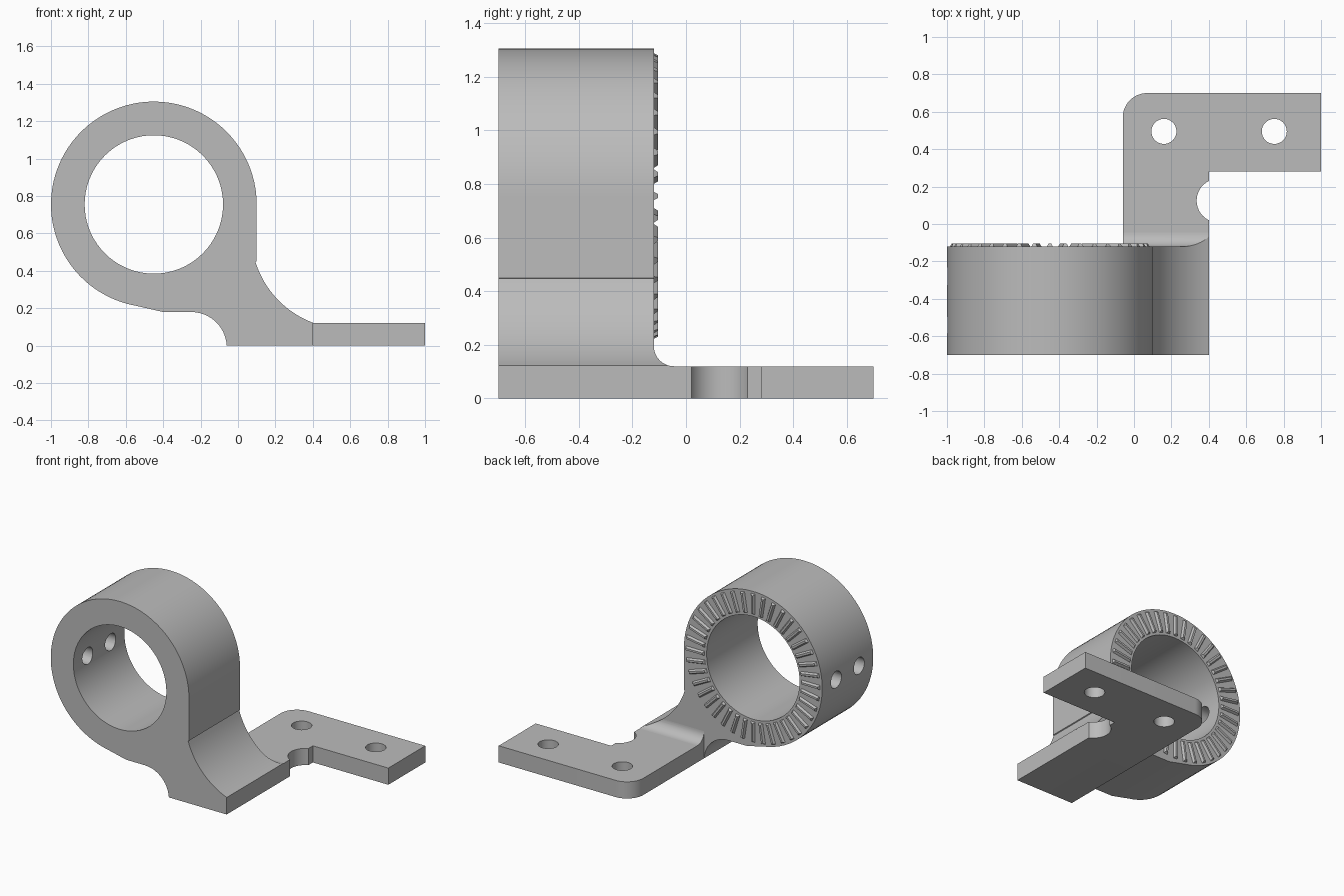
import bpy, bmesh
from math import sin, cos, radians
from mathutils import Matrix, Vector

cube = bpy.data.objects.get("Cube")
if cube:
    bpy.data.objects.remove(cube, do_unlink=True)

grey = bpy.data.materials.new("plain grey")
grey.use_nodes = True
grey.diffuse_color = (0.5, 0.5, 0.5, 1)
grey.node_tree.nodes["Principled BSDF"].inputs["Base Color"].default_value = (0.5, 0.5, 0.5, 1)

RING_X, RING_Z = -0.45, 0.755
FRONT, BACK = -0.70, -0.12
THICK = 0.12


def arc(cx, cy, r, a0, a1, n):
    """Points on an arc, angles in degrees."""
    angles = [radians(a0 + (a1 - a0) * i / n) for i in range(n + 1)]
    return [(cx + r * cos(a), cy + r * sin(a)) for a in angles]


def circle(cx, cy, r, n=48):
    return arc(cx, cy, r, 0, 360, n)[:-1]


def finish(name, bm):
    bmesh.ops.recalc_face_normals(bm, faces=bm.faces[:])
    mesh = bpy.data.meshes.new(name)
    bm.to_mesh(mesh)
    bm.free()
    mesh.materials.append(grey)
    obj = bpy.data.objects.new(name, mesh)
    bpy.context.collection.objects.link(obj)
    return obj


def prism(name, points, axis, start, end):
    """Extrude a 2D outline along the x, y or z axis."""
    k = "xyz".index(axis)

    def place(p):
        co = list(p)
        co.insert(k, start)
        return co

    bm = bmesh.new()
    face = bm.faces.new([bm.verts.new(place(p)) for p in points])
    step = Vector((0, 0, 0))
    step[k] = end - start
    new = bmesh.ops.extrude_face_region(bm, geom=[face], use_keep_orig=True)["geom"]
    bmesh.ops.translate(bm, vec=step, verts=[g for g in new if isinstance(g, bmesh.types.BMVert)])
    return finish(name, bm)


def boolean(obj, tool, operation="DIFFERENCE"):
    tool.hide_render = True
    mod = obj.modifiers.new("cut", "BOOLEAN")
    mod.operation = operation
    mod.solver = "EXACT"
    mod.object = tool
    bpy.context.view_layer.objects.active = obj
    bpy.ops.object.modifier_apply(modifier=mod.name)
    bpy.data.objects.remove(tool, do_unlink=True)


def smooth(obj):
    bpy.ops.object.select_all(action="DESELECT")
    obj.select_set(True)
    bpy.context.view_layer.objects.active = obj
    bpy.ops.object.shade_smooth_by_angle(angle=radians(25))


# Clamp ring with flared foot
outline = (arc(RING_X, RING_Z, 0.55, 0, 260, 64) + [(-0.4, 0.18)]
           + arc(-0.25, -0.01, 0.19, 90, 3, 12) + [(-0.06, 0), (0.4, 0)]
           + arc(0.58, 0.6, 0.51, 249.4, 197.5, 16) + [(0.1, 0.45)])
ring = prism("clamp_ring", outline, "y", FRONT, BACK)
boolean(ring, prism("bore_cutter", circle(RING_X, RING_Z, 0.37, 72), "y", -1, 1))
# Two set screw holes through the right wall
for y in (-0.28, -0.54):
    boolean(ring, prism("screw_cutter", circle(y, RING_Z, 0.06, 32), "x", -1.2, -0.6))
smooth(ring)

# L-shaped mounting plate with rounded corner and relief notch
plate_outline = ([(-0.06, BACK), (0.4, BACK)] + arc(0.452, 0.125, 0.117, 243.6, 116.4, 20)
                 + [(0.4, 0.28), (1, 0.28), (1, 0.7)] + arc(0.07, 0.57, 0.13, 90, 180, 12))
plate = prism("mounting_plate", plate_outline, "z", 0, THICK)
for x in (0.16, 0.75):
    boolean(plate, prism("bolt_cutter", circle(x, 0.495, 0.067, 32), "z", -0.1, 0.3))
smooth(plate)

# Fillet between ring and plate, trimmed to the foot outline
fillet_outline = [(BACK, THICK)] + arc(-0.045, 0.195, 0.075, 270, 180, 10)
fillet = prism("plate_fillet", fillet_outline, "x", -0.06, 0.4)
boolean(fillet, prism("fillet_trim", outline, "y", FRONT, 0.2), "INTERSECT")
smooth(fillet)

# Radial grip teeth on the back face of the ring
bm = bmesh.new()
TEETH = 40
for i in range(TEETH):
    verts = bmesh.ops.create_cube(bm, size=1)["verts"]
    for v in verts:
        top = v.co.y > 0
        v.co.x = 0.46 + v.co.x * (0.13 if top else 0.15)
        v.co.z *= 0.014 if top else 0.036
        v.co.y = BACK + (0.016 if top else -0.004)
    spin = Matrix.Translation((RING_X, 0, RING_Z)) @ Matrix.Rotation(radians(360 * i / TEETH), 4, "Y")
    bmesh.ops.transform(bm, matrix=spin, verts=verts)
finish("grip_teeth", bm)
